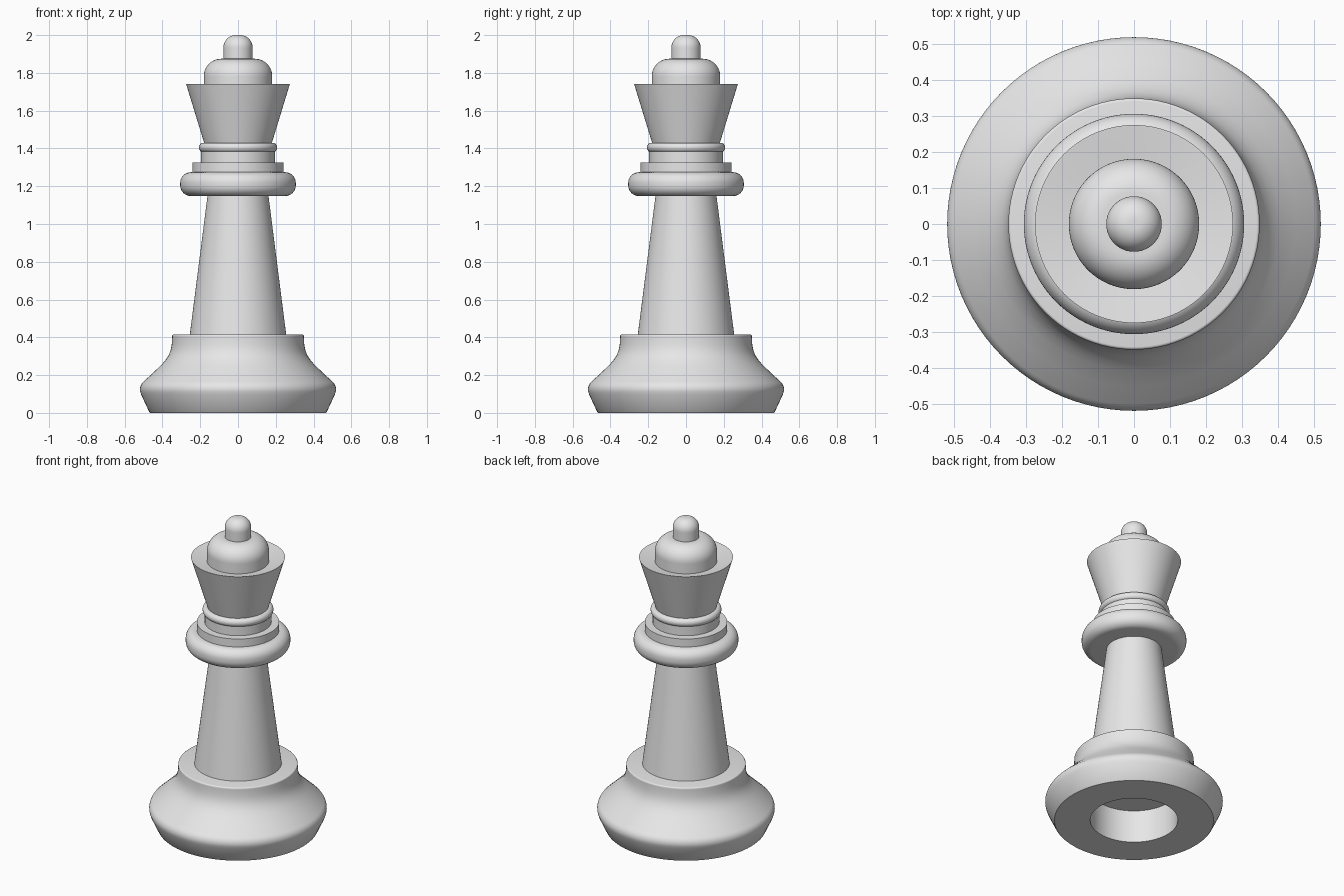
import bpy
import bmesh
from math import cos, sin, pi, radians

SEGMENTS = 96

cube = bpy.data.objects.get("Cube")
if cube:
    bpy.data.objects.remove(cube, do_unlink=True)

grey = bpy.data.materials.new("light_grey")
grey.use_nodes = True
GREY = (0.8, 0.8, 0.8, 1)
grey.diffuse_color = GREY
grey.node_tree.nodes["Principled BSDF"].inputs["Base Color"].default_value = GREY


def arc(cr, cz, rr, rz, start, end, steps=10):
    """Elliptical arc of (radius, height) points, angles in degrees."""
    angles = [radians(start + (end - start) * i / steps) for i in range(steps + 1)]
    return [(cr + rr * cos(a), cz + rz * sin(a)) for a in angles]


def lathe(name, profile):
    """Spin a bottom-to-top (radius, height) profile around the z axis."""
    bm = bmesh.new()
    verts = [bm.verts.new((max(r, 0), 0, z)) for r, z in profile]
    edges = [bm.edges.new(pair) for pair in zip(verts, verts[1:])]
    bmesh.ops.spin(bm, geom=verts + edges, cent=(0, 0, 0), axis=(0, 0, 1),
                   angle=2 * pi, steps=SEGMENTS, use_duplicate=False)
    bmesh.ops.remove_doubles(bm, verts=bm.verts, dist=0.0002)
    bmesh.ops.recalc_face_normals(bm, faces=bm.faces)
    mesh = bpy.data.meshes.new(name)
    bm.to_mesh(mesh)
    bm.free()
    mesh.materials.append(grey)
    obj = bpy.data.objects.new(name, mesh)
    bpy.context.collection.objects.link(obj)
    bpy.ops.object.select_all(action='DESELECT')
    obj.select_set(True)
    bpy.context.view_layer.objects.active = obj
    bpy.ops.object.shade_smooth_by_angle(angle=radians(30))
    return obj


# Flared foot with a round recess underneath
lathe("base",
      [(0, 0.21), (0.256, 0.21), (0.256, 0), (0.465, 0), (0.47, 0.005), (0.512, 0.095)]
      + arc(0.46, 0.125, 0.059, 0.055, -20, 46, 8)
      + [(0.45, 0.212), (0.405, 0.255), (0.385, 0.278), (0.368, 0.303),
         (0.357, 0.33), (0.351, 0.36), (0.349, 0.40)]
      + arc(0.341, 0.407, 0.008, 0.008, 0, 90, 4) + [(0, 0.415)])

# Tapered shaft
lathe("shaft", [(0, 0.40), (0.257, 0.40), (0.16, 1.16), (0, 1.16)])

# Thick rounded collar
lathe("collar", [(0, 1.148)] + arc(0.25, 1.205, 0.056, 0.057, -90, 0)
      + arc(0.25, 1.217, 0.056, 0.057, 0, 90) + [(0, 1.274)])

# Stepped neck
lathe("collar_step", [(0, 1.27), (0.241, 1.27), (0.241, 1.325), (0, 1.325)])
lathe("neck", [(0, 1.32), (0.195, 1.32), (0.195, 1.385), (0, 1.385)])
lathe("neck_ring", [(0, 1.38)] + arc(0.183, 1.405, 0.024, 0.025, -90, 90, 16)
      + [(0, 1.43)])

# Flared crown with a shallow dished top
lathe("crown", [(0, 1.425), (0.178, 1.425), (0.275, 1.742), (0.271, 1.742),
                (0.18, 1.717), (0, 1.717)])

# Dome and knob
lathe("dome", [(0, 1.70), (0.181, 1.70), (0.181, 1.78)]
      + arc(0.088, 1.783, 0.093, 0.092, 0, 90, 14) + [(0, 1.875)])
lathe("knob", [(0, 1.86), (0.077, 1.86), (0.077, 1.93)]
      + arc(0.012, 1.935, 0.065, 0.065, 0, 90, 14) + [(0, 2.0)])
